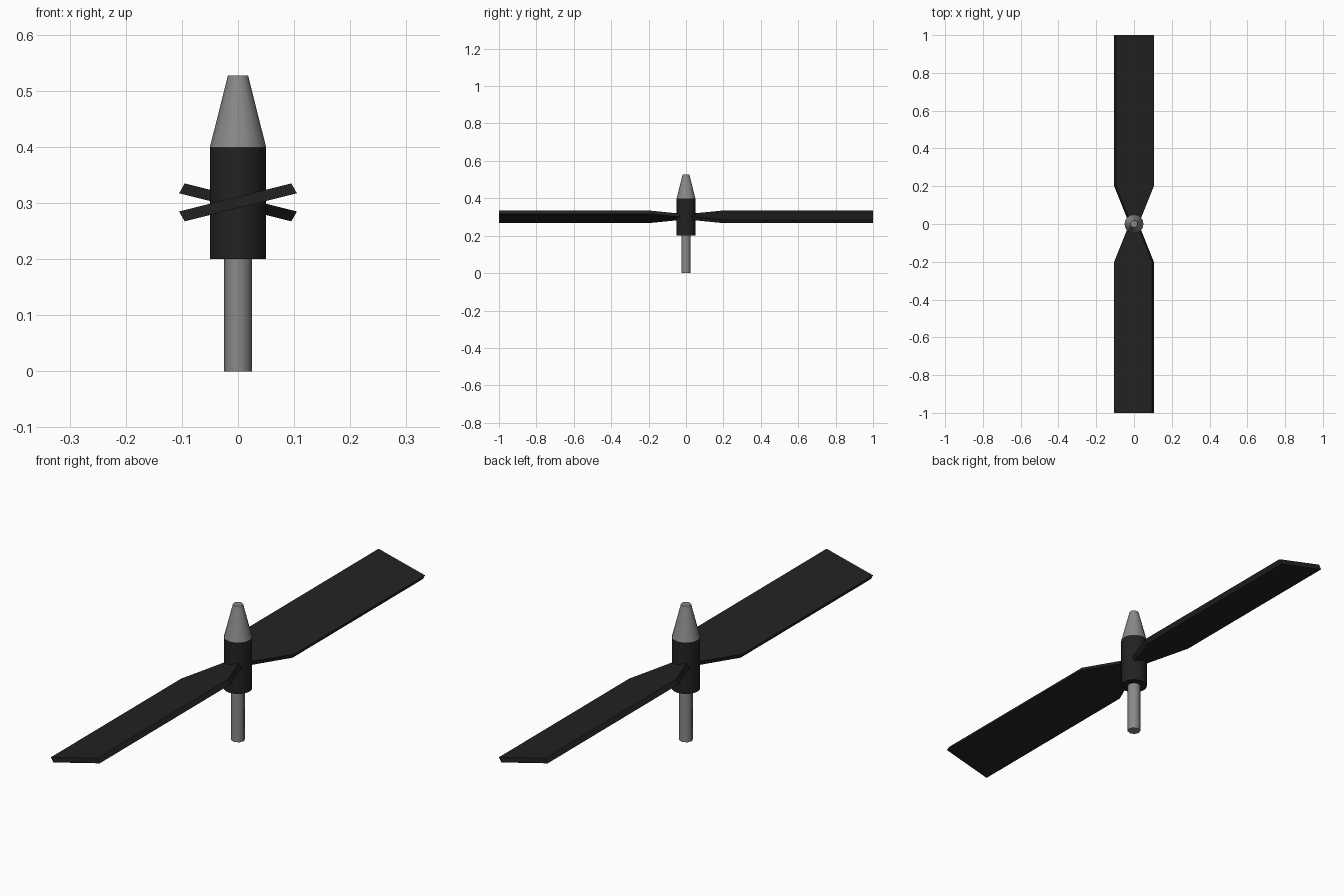
import bpy
import bmesh
import math

cube = bpy.data.objects.get("Cube")
if cube:
    bpy.data.objects.remove(cube, do_unlink=True)


def make_material(name, value):
    mat = bpy.data.materials.new(name)
    mat.use_nodes = True
    colour = (value, value, value, 1)
    mat.diffuse_color = colour
    bsdf = mat.node_tree.nodes["Principled BSDF"]
    bsdf.inputs["Base Color"].default_value = colour
    return mat


metal = make_material("grey metal", 0.25)
black = make_material("black plastic", 0.016)


def add_round(name, sides, r_bottom, r_top, z_bottom, z_top, mat):
    bpy.ops.mesh.primitive_cone_add(
        vertices=sides, radius1=r_bottom, radius2=r_top,
        depth=z_top - z_bottom, location=(0, 0, (z_bottom + z_top) / 2))
    obj = bpy.context.object
    obj.name = name
    obj.data.materials.append(mat)
    bpy.ops.object.shade_smooth_by_angle(angle=math.radians(50))
    return obj


# Shaft, hub and nose cone
add_round("shaft", 8, 0.025, 0.025, 0, 0.2, metal)
add_round("hub", 16, 0.05, 0.05, 0.2, 0.4, black)
add_round("nose_cone", 16, 0.05, 0.018, 0.4, 0.527, metal)


# Pitched blade, tapering to a narrow root inside the hub
def add_blade(name, turn):
    pitch = 0.25      # rise across the chord
    lean = 0.005      # slant of the long edges
    half_thick = 0.0088
    bm = bmesh.new()
    rings = []
    for y, half in ((0, 0.02), (-0.2, 0.1), (-1, 0.1)):
        ring = []
        for sx, sz in ((-1, -1), (1, -1), (1, 1), (-1, 1)):
            x = sx * half
            ring.append(bm.verts.new((x - sz * lean, y, pitch * x + sz * half_thick)))
        rings.append(ring)
    for a, b in zip(rings, rings[1:]):
        for i in range(4):
            j = (i + 1) % 4
            bm.faces.new((a[i], a[j], b[j], b[i]))
    bm.faces.new(rings[0])
    bm.faces.new(rings[-1])
    bmesh.ops.recalc_face_normals(bm, faces=bm.faces)
    mesh = bpy.data.meshes.new(name)
    bm.to_mesh(mesh)
    bm.free()
    mesh.materials.append(black)
    obj = bpy.data.objects.new(name, mesh)
    obj.location.z = 0.301
    obj.rotation_euler.z = turn
    bpy.context.collection.objects.link(obj)


add_blade("front_blade", 0)
add_blade("back_blade", math.pi)
